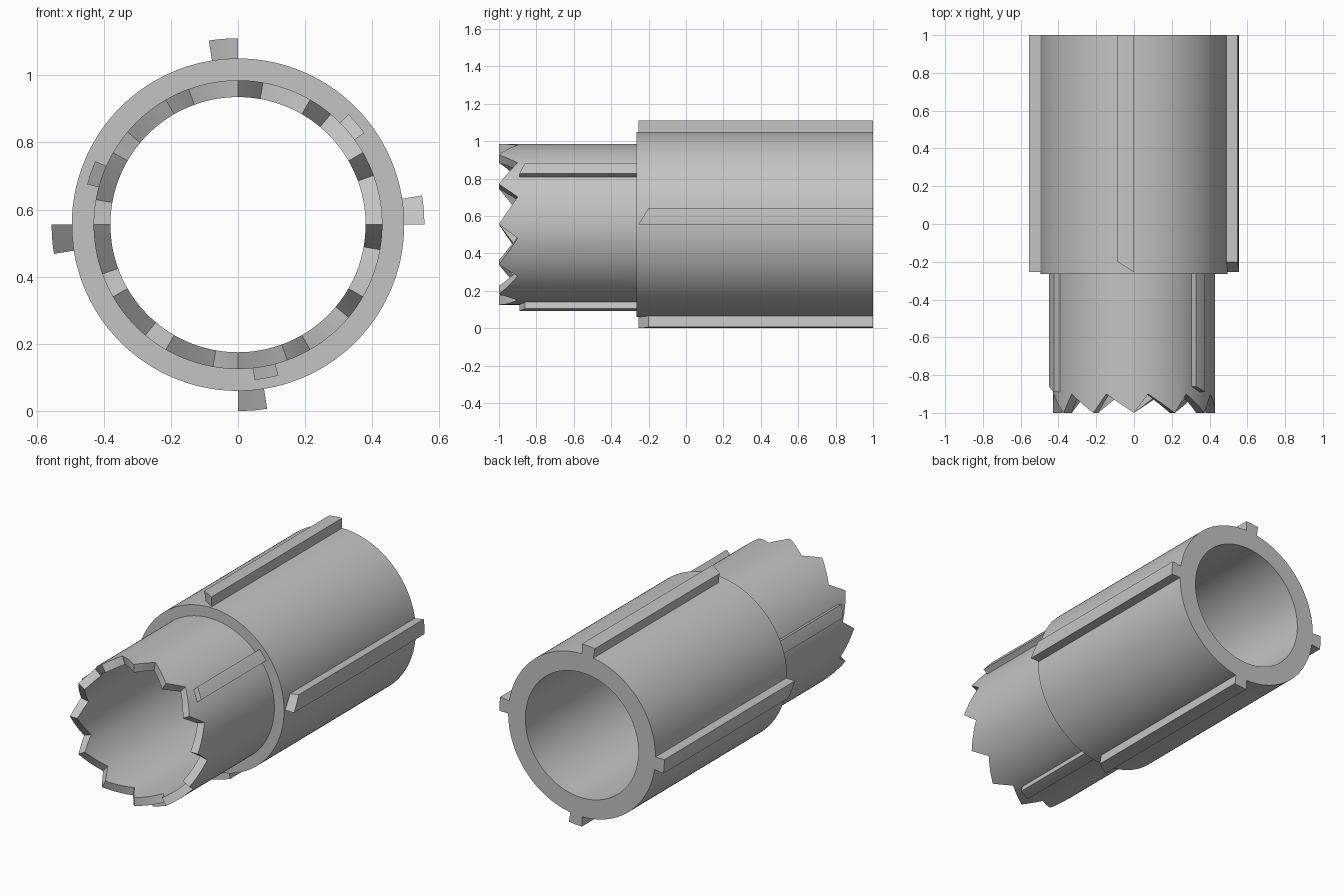
import bpy, bmesh
from math import sin, cos, radians

cube = bpy.data.objects.get("Cube")
if cube:
    bpy.data.objects.remove(cube, do_unlink=True)

AXIS_Z = 0.555          # height of the tube axis
BORE, NECK, BODY = 0.38, 0.43, 0.495
STEP_Y = -0.265         # where the neck meets the body
SEGMENTS = 144

grey = bpy.data.materials.new("plain_grey")
grey.use_nodes = True
colour = (0.55, 0.55, 0.55, 1)
grey.diffuse_color = colour
grey.node_tree.nodes["Principled BSDF"].inputs["Base Color"].default_value = colour


def polar(r, y, angle):
    """Point around the tube axis, angle clockwise from the top."""
    a = radians(angle)
    return (r * sin(a), y, AXIS_Z + r * cos(a))


def finish(name, bm):
    bmesh.ops.recalc_face_normals(bm, faces=bm.faces)
    mesh = bpy.data.meshes.new(name)
    bm.to_mesh(mesh)
    bm.free()
    mesh.materials.append(grey)
    obj = bpy.data.objects.new(name, mesh)
    bpy.context.collection.objects.link(obj)
    bpy.ops.object.select_all(action='DESELECT')
    obj.select_set(True)
    bpy.context.view_layer.objects.active = obj
    bpy.ops.object.shade_smooth_by_angle(angle=radians(25))


def loft(bm, rings, closed):
    """Join matching cross-sections with quads; cap the ends if open."""
    rows = [[bm.verts.new(p) for p in ring] for ring in rings]
    n = len(rows[0])
    pairs = list(zip(rows, rows[1:]))
    if closed:
        pairs.append((rows[-1], rows[0]))
    for a, b in pairs:
        for i in range(n):
            j = (i + 1) % n
            bm.faces.new((a[i], a[j], b[j], b[i]))
    if not closed:
        bm.faces.new(rows[0])
        bm.faces.new(rows[-1])


def tooth_edge(angle):
    """Twelve saw teeth, steep on one flank and shallow on the other."""
    t = angle % 30
    return -1 + 0.1 * (t / 10 if t <= 10 else (30 - t) / 20)


# Stepped tube with a toothed front rim
sections = []
for i in range(SEGMENTS):
    a = 360 * i / SEGMENTS
    rim = tooth_edge(a)
    profile = [(BORE, 1), (BODY, 1), (BODY, STEP_Y), (NECK, STEP_Y),
               (NECK, rim), (BORE, rim)]
    sections.append([polar(r, y, a) for r, y in profile])
bm = bmesh.new()
loft(bm, sections, True)
finish("toothed_tube", bm)


def rib(name, start, inner, outer, front_a, front_b, back, sweep=9, steps=4):
    """Lengthwise rib whose front end is slanted from one side to the other."""
    bm = bmesh.new()
    rings = []
    for i in range(steps + 1):
        t = i / steps
        a = start + sweep * t
        front = front_a + (front_b - front_a) * t
        rings.append([polar(inner, front, a), polar(outer, front, a),
                      polar(outer, back, a), polar(inner, back, a)])
    loft(bm, rings, False)
    finish(name, bm)


# Four large ribs along the body
for k, side in enumerate(("top", "left", "bottom", "right")):
    rib("body_rib_" + side, 90 * k - 9, BODY - 0.01, 0.555, -0.2, -0.255, 1)

# Three small ribs along the neck
for k in range(3):
    rib("neck_rib_%d" % (k + 1), 45 + 120 * k, NECK - 0.01, 0.465,
        -0.86, -0.89, STEP_Y + 0.01)
